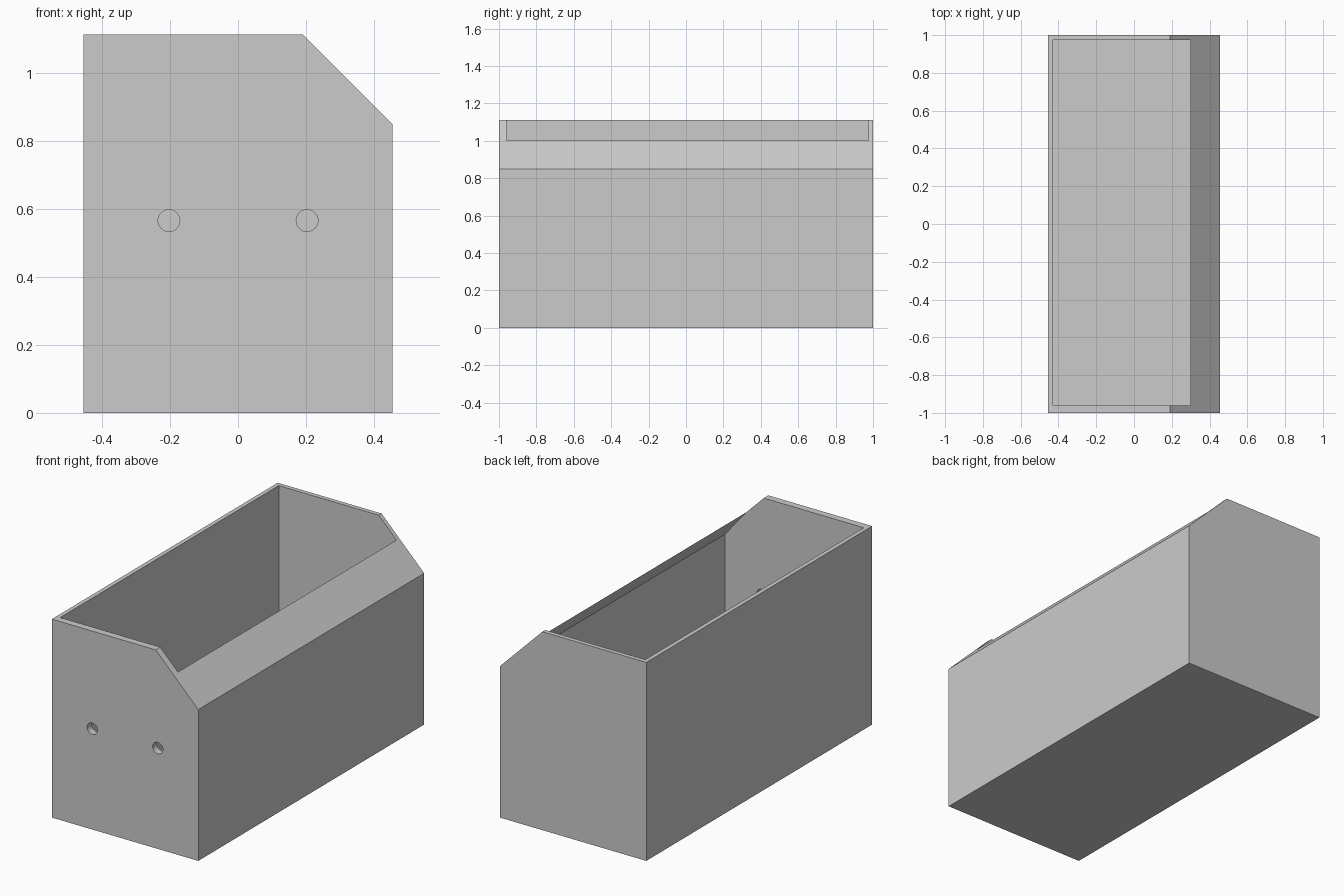
import bpy, bmesh, math
from mathutils import Matrix

cube = bpy.data.objects.get("Cube")
if cube:
    bpy.data.objects.remove(cube, do_unlink=True)

grey = bpy.data.materials.new("plain grey")
grey.use_nodes = True
COLOUR = (0.6, 0.6, 0.6, 1)
grey.diffuse_color = COLOUR
grey.node_tree.nodes["Principled BSDF"].inputs["Base Color"].default_value = COLOUR


def add_object(name, bm):
    bmesh.ops.recalc_face_normals(bm, faces=bm.faces)
    mesh = bpy.data.meshes.new(name)
    bm.to_mesh(mesh)
    bm.free()
    mesh.materials.append(grey)
    obj = bpy.data.objects.new(name, mesh)
    bpy.context.collection.objects.link(obj)
    return obj


def prism(name, profile, y0, y1):
    """Extrude an x-z profile from y0 to y1."""
    bm = bmesh.new()
    face = bm.faces.new([bm.verts.new((x, y0, z)) for x, z in profile])
    out = bmesh.ops.extrude_face_region(bm, geom=[face])
    verts = [v for v in out["geom"] if isinstance(v, bmesh.types.BMVert)]
    bmesh.ops.translate(bm, verts=verts, vec=(0, y1 - y0, 0))
    return add_object(name, bm)


def hole_cutter(name, x, z, radius):
    """Cylinder along y that passes through the front wall only."""
    bm = bmesh.new()
    place = Matrix.Translation((x, -0.98, z)) @ Matrix.Rotation(math.pi / 2, 4, "X")
    bmesh.ops.create_cone(bm, cap_ends=True, segments=32, radius1=radius,
                          radius2=radius, depth=0.2, matrix=place)
    return add_object(name, bm)


def cut(target, cutter):
    cutter.hide_render = True
    mod = target.modifiers.new("cut", "BOOLEAN")
    mod.operation = "DIFFERENCE"
    mod.solver = "EXACT"
    mod.object = cutter
    bpy.context.view_layer.objects.active = target
    bpy.ops.object.modifier_apply(modifier=mod.name)
    bpy.data.objects.remove(cutter, do_unlink=True)


# Outer shell with one bevelled top edge
HALF, TOP = 0.454, 1.112
box = prism("box_shell", [(-HALF, 0), (HALF, 0), (HALF, 0.848),
                          (0.19, TOP), (-HALF, TOP)], -1, 1)

# Cavity, whose sloping side meets the bevel in a thin lip
cut(box, prism("cavity_cutter", [(-0.43, 0.025), (0.43, 0.025), (0.43, 0.846),
                                 (0.135, 1.2), (-0.43, 1.2)], -0.96, 0.975))

# Two round holes in the front wall
for side in (-1, 1):
    cut(box, hole_cutter("hole_cutter", side * 0.203, 0.565, 0.032))

# Crisp flat walls, smooth hole linings
bpy.ops.object.select_all(action="DESELECT")
box.select_set(True)
bpy.context.view_layer.objects.active = box
bpy.ops.object.shade_smooth_by_angle(angle=math.radians(30))
